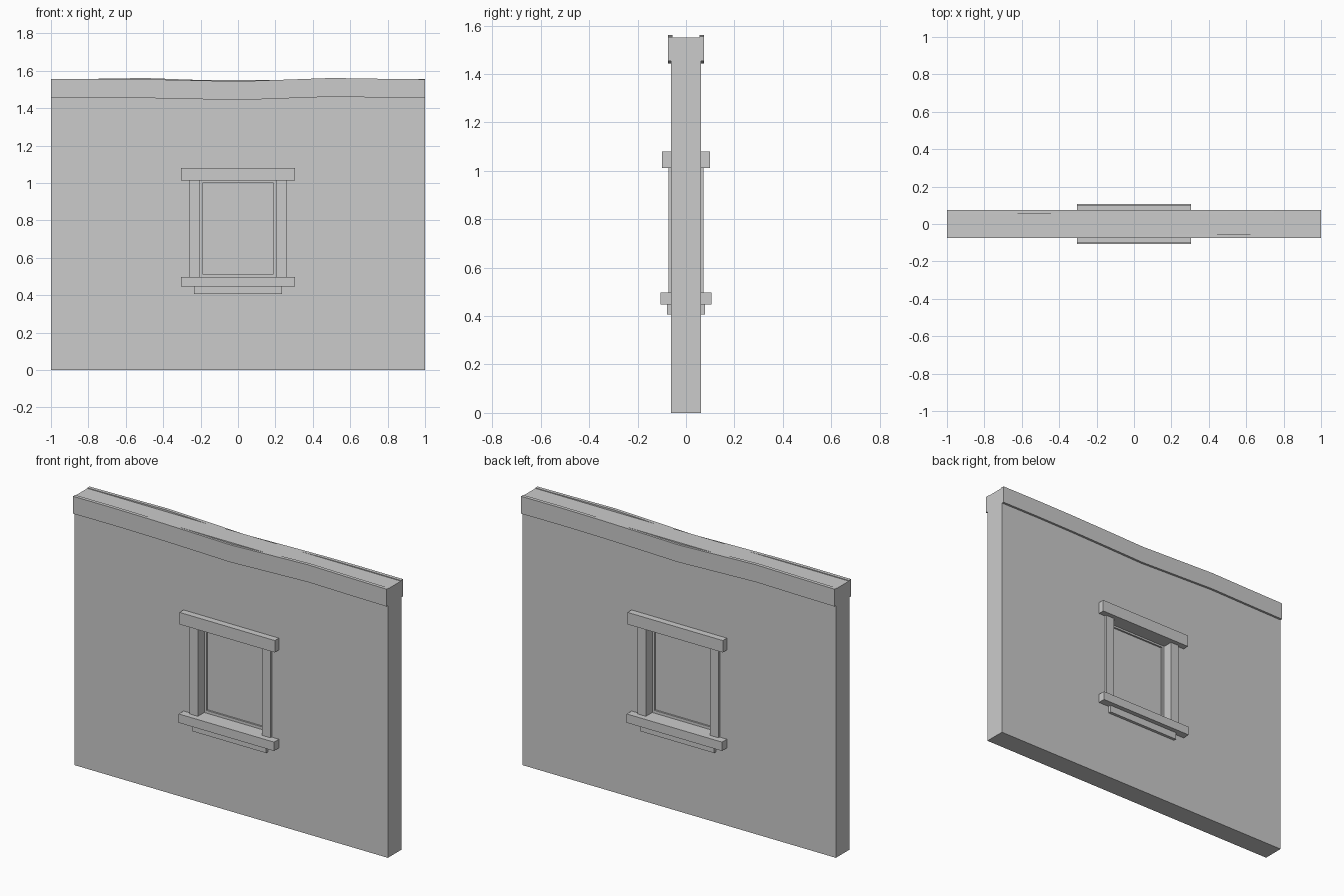
import bpy, bmesh
from math import pi
from mathutils import Matrix

if "Cube" in bpy.data.objects:
    bpy.data.objects.remove(bpy.data.objects["Cube"])


def finish(name, bm):
    bmesh.ops.recalc_face_normals(bm, faces=bm.faces)
    mesh = bpy.data.meshes.new(name)
    bm.to_mesh(mesh)
    bm.free()
    ob = bpy.data.objects.new(name, mesh)
    bpy.context.collection.objects.link(ob)
    return ob


def box(name, x0, x1, y0, y1, z0, z1):
    bm = bmesh.new()
    bmesh.ops.create_cube(bm, size=1)
    bmesh.ops.scale(bm, vec=(x1 - x0, y1 - y0, z1 - z0), verts=bm.verts)
    bmesh.ops.translate(bm, vec=((x0 + x1) / 2, (y0 + y1) / 2, (z0 + z1) / 2), verts=bm.verts)
    return finish(name, bm)


def extrude_y(bm, y0, y1):
    geo = bmesh.ops.extrude_face_region(bm, geom=bm.faces[:])["geom"]
    moved = [v for v in geo if isinstance(v, bmesh.types.BMVert)]
    bmesh.ops.translate(bm, vec=(0, y1 - y0, 0), verts=moved)


def ring(name, outer, inner, depth):
    """Rectangular frame; rects are (half width, z0, z1)."""
    bm = bmesh.new()
    loops = [[bm.verts.new((x, -depth, z)) for x, z in
              ((-w, z0), (w, z0), (w, z1), (-w, z1))]
             for w, z0, z1 in (outer, inner)]
    o, i = loops
    for k in range(4):
        n = (k + 1) % 4
        bm.faces.new((o[k], o[n], i[n], i[k]))
    extrude_y(bm, -depth, depth)
    return finish(name, bm)


def wavy_board(name, tops, height, y0, y1):
    bm = bmesh.new()
    step = 2 / (len(tops) - 1)
    cols = [(bm.verts.new((-1 + k * step, y0, t - height)),
             bm.verts.new((-1 + k * step, y0, t))) for k, t in enumerate(tops)]
    for a, b in zip(cols, cols[1:]):
        bm.faces.new((a[0], b[0], b[1], a[1]))
    extrude_y(bm, y0, y1)
    return finish(name, bm)


# Wall slab with window opening, sash and pane
WALL = 0.062
OPENING = (0.2045, 0.498, 1.012)
ring("wall", (1, 0, 1.551), OPENING, WALL)
ring("window_sash", OPENING, (0.19, 0.514, 1.001), 0.015)
box("window_pane", -0.19, 0.19, -0.005, 0.005, 0.514, 1.001)

# Trim on one face, turned half round for the other face
TOPS = (1.555, 1.556, 1.554, 1.549, 1.543, 1.552, 1.561, 1.557, 1.554)
for side, angle in (("front", 0), ("back", pi)):
    parts = [
        wavy_board(side + "_top_beam", TOPS, 0.1, -0.075, -0.055),
        box(side + "_lintel", -0.304, 0.304, -0.099, -WALL, 1.012, 1.081),
        box(side + "_sill", -0.304, 0.304, -0.106, -WALL, 0.447, 0.498),
        box(side + "_apron", -0.235, 0.235, -0.079, -WALL, 0.406, 0.447),
        box(side + "_jamb_left", -0.259, -0.2045, -0.073, -WALL, 0.498, 1.012),
        box(side + "_jamb_right", 0.2045, 0.259, -0.073, -WALL, 0.498, 1.012),
    ]
    for ob in parts:
        ob.data.transform(Matrix.Rotation(angle, 4, 'Z'))
